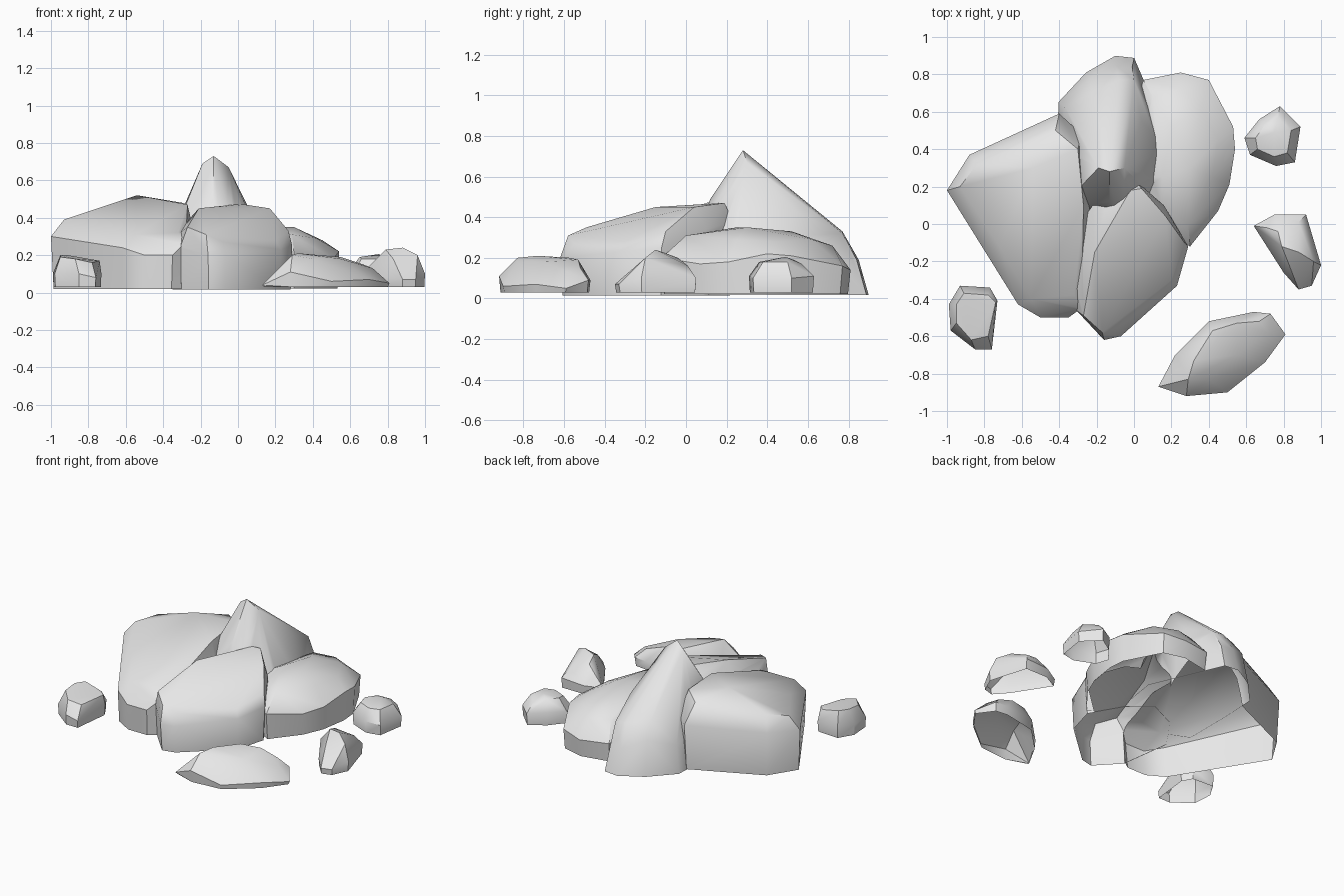
import bpy, bmesh

stone = bpy.data.materials.new("pale_grey_stone")
stone.diffuse_color = (0.8, 0.8, 0.8, 1)


def rock(name, shoulder, crown, base_z=0.03, base_scale=0.97):
    """Closed faceted rock: base outline, shoulder ring and crown points."""
    cx = sum(p[0] for p in shoulder) / len(shoulder)
    cy = sum(p[1] for p in shoulder) / len(shoulder)
    base = [(cx + (x - cx) * base_scale, cy + (y - cy) * base_scale, base_z)
            for x, y, z in shoulder]
    bm = bmesh.new()
    for p in base + shoulder + crown:
        bm.verts.new(p)
    res = bmesh.ops.convex_hull(bm, input=bm.verts[:])
    spare = {g for g in res["geom_interior"] + res["geom_unused"]
             if isinstance(g, bmesh.types.BMVert)}
    bmesh.ops.delete(bm, geom=list(spare), context='VERTS')
    bmesh.ops.recalc_face_normals(bm, faces=bm.faces[:])
    mesh = bpy.data.meshes.new(name)
    bm.to_mesh(mesh)
    bm.free()
    mesh.materials.append(stone)
    ob = bpy.data.objects.new(name, mesh)
    bpy.context.collection.objects.link(ob)
    return ob


def activate(ob):
    bpy.ops.object.select_all(action='DESELECT')
    ob.select_set(True)
    bpy.context.view_layer.objects.active = ob


def finish(ob):
    """Open the underside and smooth the soft edges."""
    bm = bmesh.new()
    bm.from_mesh(ob.data)
    floor = [f for f in bm.faces
             if f.normal.z < -0.95 and f.calc_center_median().z < 0.04]
    bmesh.ops.delete(bm, geom=floor, context='FACES')
    bm.to_mesh(ob.data)
    bm.free()
    activate(ob)
    bpy.ops.object.shade_smooth_by_angle(angle=0.6)


# Large boulders
left = rock("boulder_cluster",
     [(-1.0, .18, .30), (-.88, .37, .32), (-.40, .59, .33), (-.28, .48, .33),
      (-.23, .1, .3), (-.28, -.45, .27), (-.35, -.50, .2), (-.5, -.5, .2),
      (-.62, -.43, .24), (-.79, -.15, .27)],
     [(-.93, .2, .39), (-.84, .32, .42), (-.54, .3, .52), (-.42, .5, .46),
      (-.3, .4, .48), (-.27, .1, .47), (-.32, -.38, .32), (-.55, -.4, .31),
      (-.72, -.12, .36)], base_z=0.02)

front = rock("front_boulder",
     [(-.31, -.46, .24), (-.16, -.62, .2), (-.07, -.6, .2), (.23, -.33, .23),
      (.29, -.12, .25), (.16, .1, .34), (.01, .23, .38), (-.2, .13, .38),
      (-.36, -.1, .28)],
     [(-.27, -.49, .35), (-.17, -.58, .31), (-.08, -.55, .27), (-.21, -.15, .45),
      (-.02, .18, .47), (.04, .19, .47), (.17, .04, .45), (.27, -.1, .33),
      (.2, -.3, .28)], base_z=0.015)

peak = rock("peak_boulder",
     [(-.37, .63, .2), (-.24, .77, .25), (-.1, .85, .19), (-.01, .84, .19),
      (.06, .66, .26), (.11, .4, .3), (.18, .4, .2), (.15, .2, .22),
      (0, .02, .25), (-.2, .02, .25), (-.38, .1, .22), (-.38, .4, .25)],
     [(-.13, .28, .73), (-.19, .3, .69), (-.05, .3, .67), (-.14, .53, .51),
      (0, .77, .32), (.04, .55, .42), (-.22, .7, .35), (-.08, .77, .33),
      (.04, .33, .47), (-.13, .12, .49), (-.21, .15, .45)],
     base_z=0.018, base_scale=1.12)

right = rock("right_boulder",
     [(.05, .77, .15), (.25, .81, .14), (.4, .77, .16), (.53, .52, .21),
      (.54, .4, .22), (.51, .21, .18), (.45, .07, .17), (.3, -.12, .2),
      (.15, -.04, .25), (.0, .25, .28), (0, .6, .2)],
     [(.1, .68, .27), (.24, .72, .26), (.36, .62, .29), (.45, .45, .28),
      (.42, .25, .29), (.29, .0, .31), (.3, .3, .35), (.15, .25, .35),
      (.2, .52, .33)], base_z=0.022)

# Fuse the boulders into one outer shell
for other in (front, peak, right):
    mod = left.modifiers.new("fuse", 'BOOLEAN')
    mod.operation = 'UNION'
    mod.solver = 'EXACT'
    mod.object = other
    activate(left)
    bpy.ops.object.modifier_apply(modifier=mod.name)
    bpy.data.objects.remove(other)
finish(left)

# Small loose stones
finish(rock("left_stone",
     [(-.99, -.43, .1), (-.93, -.33, .11), (-.77, -.34, .1), (-.73, -.41, .1),
      (-.76, -.67, .08), (-.85, -.67, .1), (-.98, -.57, .1)],
     [(-.95, -.43, .2), (-.91, -.37, .2), (-.78, -.38, .17), (-.74, -.42, .17),
      (-.78, -.6, .16), (-.87, -.62, .18), (-.95, -.53, .19)]))

finish(rock("front_stone",
     [(.13, -.87, .04), (.28, -.92, .11), (.5, -.9, .06), (.7, -.74, .07),
      (.81, -.59, .05), (.73, -.48, .09), (.64, -.47, .09), (.4, -.52, .1),
      (.22, -.7, .1)],
     [(.29, -.83, .20), (.32, -.73, .21), (.42, -.57, .2), (.55, -.53, .19),
      (.67, -.52, .15), (.72, -.58, .13), (.55, -.7, .18), (.4, -.83, .18)]))

finish(rock("right_stone",
     [(.64, -.01, .08), (.75, .05, .09), (.92, .05, .1), (.94, -.05, .12),
      (1.0, -.22, .1), (.95, -.33, .07), (.88, -.35, .07), (.8, -.26, .08)],
     [(.71, -.02, .15), (.77, -.04, .2), (.79, -.12, .23), (.88, -.15, .24),
      (.96, -.2, .2), (.9, -.28, .13), (.88, .01, .16), (.83, -.22, .18)]))

finish(rock("back_stone",
     [(.59, .46, .11), (.67, .56, .12), (.78, .63, .11), (.89, .52, .1),
      (.86, .33, .1), (.76, .31, .11), (.62, .37, .11)],
     [(.65, .46, .19), (.7, .53, .19), (.77, .57, .17), (.84, .5, .18),
      (.82, .38, .18), (.75, .36, .18), (.75, .49, .205), (.66, .4, .18)]))
